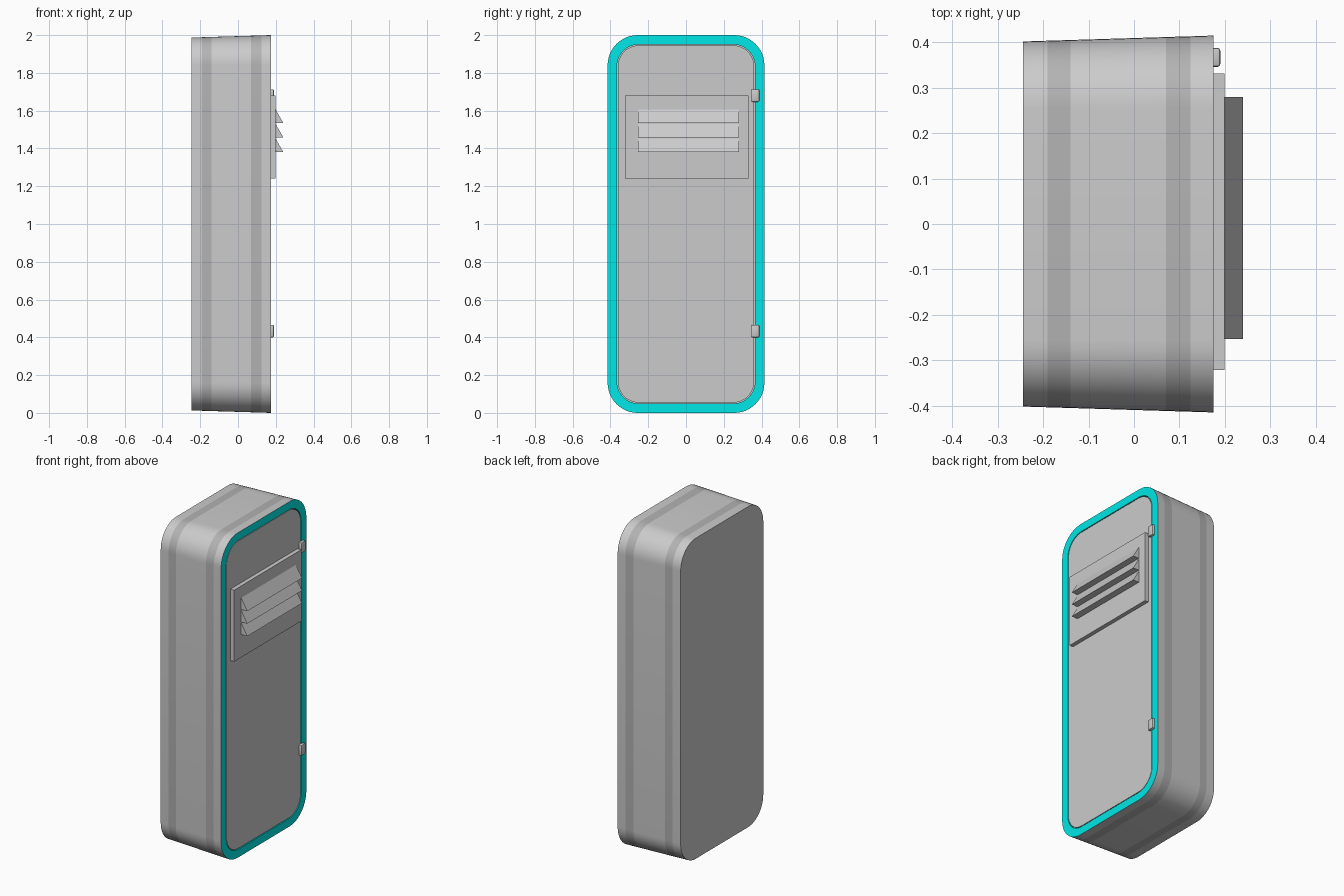
import bpy, bmesh
from math import pi, sin, cos

if "Cube" in bpy.data.objects:
    bpy.data.objects.remove(bpy.data.objects["Cube"])

def material(name, col):
    m = bpy.data.materials.new(name)
    m.diffuse_color = (*col, 1)
    m.use_nodes = True
    m.node_tree.nodes["Principled BSDF"].inputs["Base Color"].default_value = m.diffuse_color
    return m

grey = material("light_grey", (0.8, 0.8, 0.8))
dark = material("dark_grey", (0.45, 0.45, 0.45))
cyan = material("cyan_trim", (0.0, 0.8, 0.8))

def ring(x, hy, hz, r, n=12):
    """Rounded rectangle in the YZ plane, centred on z = 1."""
    pts = []
    for k, (sy, sz) in enumerate(((1, 1), (-1, 1), (-1, -1), (1, -1))):
        for i in range(n + 1):
            a = pi / 2 * (k + i / n)
            pts.append((x, sy * (hy - r) + r * cos(a), 1 + sz * (hz - r) + r * sin(a)))
    return pts

def loft(name, rings, mats, strip_mats=None, cap_start=False, cap_end=False):
    bm = bmesh.new()
    loops = [[bm.verts.new(p) for p in r] for r in rings]
    n = len(loops[0])
    for k, (a, b) in enumerate(zip(loops, loops[1:])):
        for i in range(n):
            j = (i + 1) % n
            f = bm.faces.new((a[i], a[j], b[j], b[i]))
            f.material_index = strip_mats[k] if strip_mats else 0
    if cap_start:
        bm.faces.new(loops[0][::-1])
    if cap_end:
        bm.faces.new(loops[-1])
    return finish(name, bm, mats, smooth=True)

def finish(name, bm, mats=(), smooth=False):
    me = bpy.data.meshes.new(name)
    bm.to_mesh(me)
    bm.free()
    for m in mats:
        me.materials.append(m)
    ob = bpy.data.objects.new(name, me)
    bpy.context.collection.objects.link(ob)
    if smooth:
        bpy.ops.object.select_all(action='DESELECT')
        ob.select_set(True)
        bpy.context.view_layer.objects.active = ob
        bpy.ops.object.shade_smooth_by_angle(angle=0.6)
    return ob

def box(name, lo, hi, bevel=0):
    bm = bmesh.new()
    bmesh.ops.create_cube(bm, size=1)
    for v in bm.verts:
        v.co = [(a + b) / 2 + c * (b - a) for a, b, c in zip(lo, hi, v.co)]
    if bevel:
        bmesh.ops.bevel(bm, geom=bm.edges[:], offset=bevel, segments=2,
                        profile=0.5, affect='EDGES')
    return finish(name, bm, [grey], smooth=bool(bevel))

# tapered cabinet body with two dark bands
X0, X1 = -0.245, 0.175
def section(x):
    t = (x - X0) / (X1 - X0)
    return ring(x, 0.402 + 0.013 * t, 0.987 + 0.013 * t, 0.147 + 0.013 * t)

loft("cabinet_body", [section(x) for x in (X0, -0.19, -0.14, 0.07, 0.124, X1)],
     [grey, dark], [0, 1, 0, 1, 0], cap_start=True)

# coloured door frame with a shallow inner wall
loft("door_frame", [ring(X1, 0.415, 1.0, 0.16), ring(X1, 0.366, 0.951, 0.118),
                    ring(X1 - 0.02, 0.366, 0.951, 0.118)], [cyan])

# door panel, separated from the frame by a thin gap
loft("door", [ring(X1 - 0.02, 0.366, 0.951, 0.118), ring(X1 - 0.02, 0.361, 0.946, 0.113),
              ring(X1 - 0.001, 0.361, 0.946, 0.113)], [grey], cap_end=True)

# vent plate and louvres
box("vent_plate", (0.17, -0.322, 1.24), (0.199, 0.332, 1.68))
for i in range(3):
    z = 1.61 - i * 0.077
    bm = bmesh.new()
    prof = ((0.197, z), (0.24, z - 0.075), (0.197, z - 0.075))
    a, b = [[bm.verts.new((px, y, pz)) for px, pz in prof] for y in (-0.253, 0.28)]
    bm.faces.new(a)
    bm.faces.new(b[::-1])
    for k in range(3):
        j = (k + 1) % 3
        bm.faces.new((a[k], b[k], b[j], a[j]))
    bmesh.ops.recalc_face_normals(bm, faces=bm.faces[:])
    finish(f"louvre_{i + 1}", bm, [grey])

# hinges
for label, z in (("upper", 1.68), ("lower", 0.433)):
    box(f"{label}_hinge", (0.155, 0.346, z - 0.033), (0.19, 0.388, z + 0.033), 0.006)
